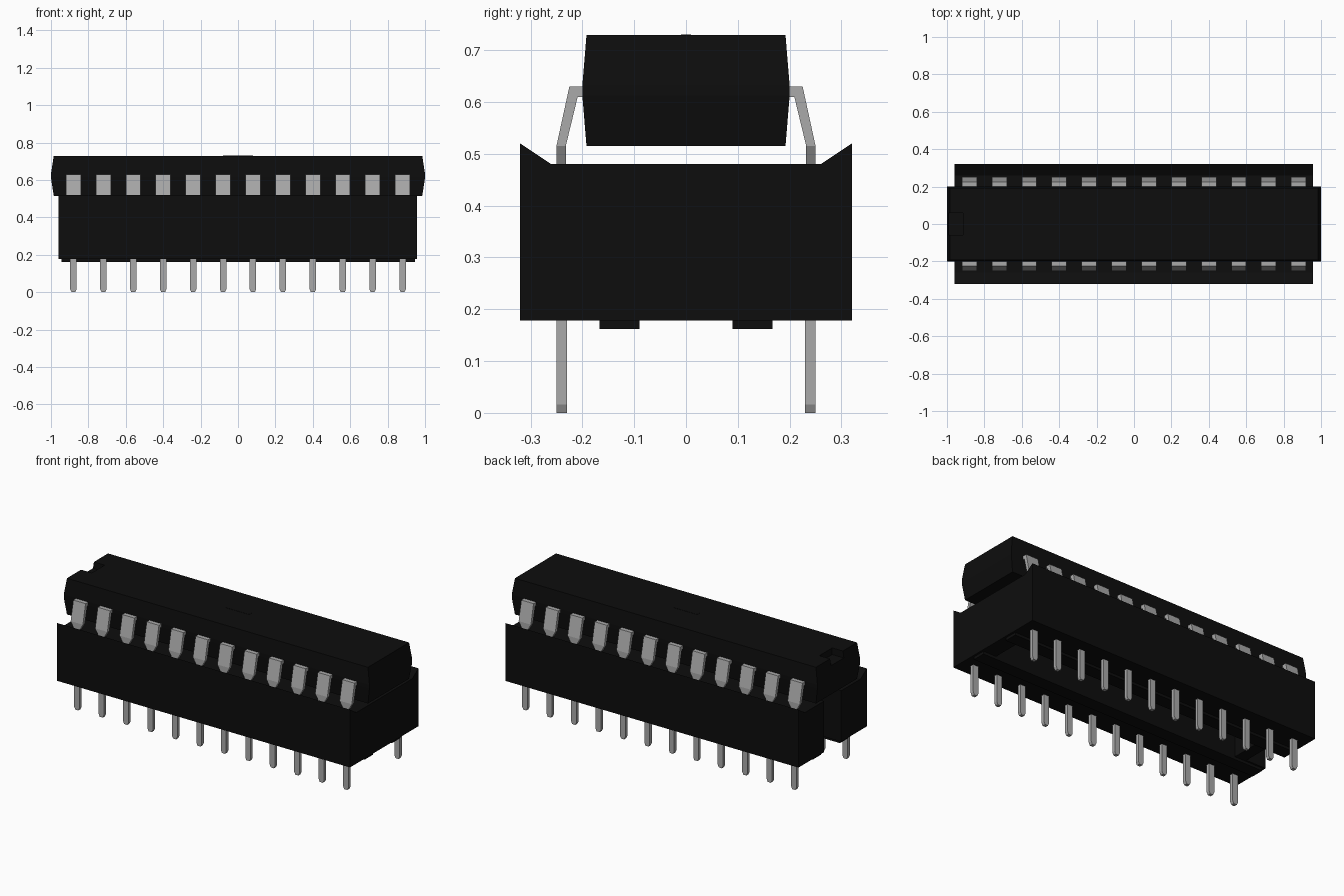
import bpy
import bmesh

if "Cube" in bpy.data.objects:
    bpy.data.objects.remove(bpy.data.objects["Cube"])


def material(name, value):
    mat = bpy.data.materials.new(name)
    mat.use_nodes = True
    color = (value, value, value, 1)
    mat.diffuse_color = color
    mat.node_tree.nodes["Principled BSDF"].inputs["Base Color"].default_value = color
    return mat


black = material("black plastic", 0.004)
metal = material("grey metal", 0.4)


def loft(name, rings, mat):
    """Skin a closed solid through a list of matching point rings."""
    bm = bmesh.new()
    loops = [[bm.verts.new(p) for p in ring] for ring in rings]
    for a, b in zip(loops, loops[1:]):
        for i in range(len(a)):
            j = (i + 1) % len(a)
            bm.faces.new((a[i], a[j], b[j], b[i]))
    bm.faces.new(loops[0])
    bm.faces.new(loops[-1])
    bmesh.ops.recalc_face_normals(bm, faces=bm.faces)
    mesh = bpy.data.meshes.new(name)
    bm.to_mesh(mesh)
    bm.free()
    mesh.materials.append(mat)
    obj = bpy.data.objects.new(name, mesh)
    bpy.context.collection.objects.link(obj)
    return obj


def rect(x0, x1, y0, y1, z):
    return [(x0, y0, z), (x1, y0, z), (x1, y1, z), (x0, y1, z)]


def box(name, x0, x1, y0, y1, z0, z1, mat=black):
    return loft(name, [rect(x0, x1, y0, y1, z) for z in (z0, z1)], mat)


def cut(target, cutter):
    cutter.hide_render = True
    cutter.hide_viewport = True
    cutter.display_type = 'WIRE'
    mod = target.modifiers.new("cut", 'BOOLEAN')
    mod.operation = 'DIFFERENCE'
    mod.solver = 'EXACT'
    mod.object = cutter


# Socket body: flat top with raised sloping lips along both long sides
half = [(0.32, 0.178), (0.32, 0.52), (0.26, 0.48)]
profile = half + [(-y, z) for y, z in reversed(half)]
socket = loft("socket_body", [[(x, y, z) for y, z in profile] for x in (-0.96, 0.957)], black)
cut(socket, box("end_notch_cutter", -1.1, -0.83, -0.08, 0.08, 0.1, 0.6))
cut(socket, box("underside_channel_cutter", -0.76, 0.86, -0.09, 0.09, 0.1, 0.4))

# Standoff rails under the socket
for side, label in ((-1, "front"), (1, "back")):
    y0, y1 = sorted((side * 0.09, side * 0.167))
    box(label + "_standoff", -0.945, 0.945, y0, y1, 0.162, 0.18)

# Chip package: widest at a narrow belt around the middle
chip_levels = [(0.985, 0.192, 0.515), (1.0, 0.2, 0.612),
               (1.0, 0.2, 0.632), (0.985, 0.192, 0.729)]
chip = loft("chip_body", [rect(-x, x, -y, y, z) for x, y, z in chip_levels], black)
cut(chip, box("orientation_notch_cutter", -1.1, -0.915, -0.06, 0.06, 0.69, 0.8))
box("top_mark", -0.08, 0.08, -0.01, 0.01, 0.72, 0.73)

# Chip lead sections: outer y, inner y, outer z, inner z, half width
lead_sections = [(0.19, 0.19, 0.63, 0.61, 0.04),
                 (0.225, 0.209, 0.63, 0.61, 0.04),
                 (0.25, 0.232, 0.515, 0.515, 0.04),
                 (0.25, 0.232, 0.475, 0.475, 0.0175),
                 (0.25, 0.232, 0.42, 0.42, 0.0175)]


def lead(name, x, side):
    rings = [[(x - w, side * yo, zo), (x + w, side * yo, zo),
              (x + w, side * yi, zi), (x - w, side * yi, zi)]
             for yo, yi, zo, zi, w in lead_sections]
    loft(name, rings, metal)


# Socket pin: straight strip with a chamfered tip
def pin(name, x, side):
    y0, y1 = sorted((side * 0.23, side * 0.25))
    levels = [(0.01, 0.0), (0.0175, 0.016), (0.0175, 0.2)]
    loft(name, [rect(x - w, x + w, y0, y1, z) for w, z in levels], metal)


for side, label in ((-1, "front"), (1, "back")):
    for i in range(12):
        x = (i - 5.5) * 0.16
        lead(f"{label}_chip_lead_{i + 1}", x, side)
        pin(f"{label}_socket_pin_{i + 1}", x, side)
